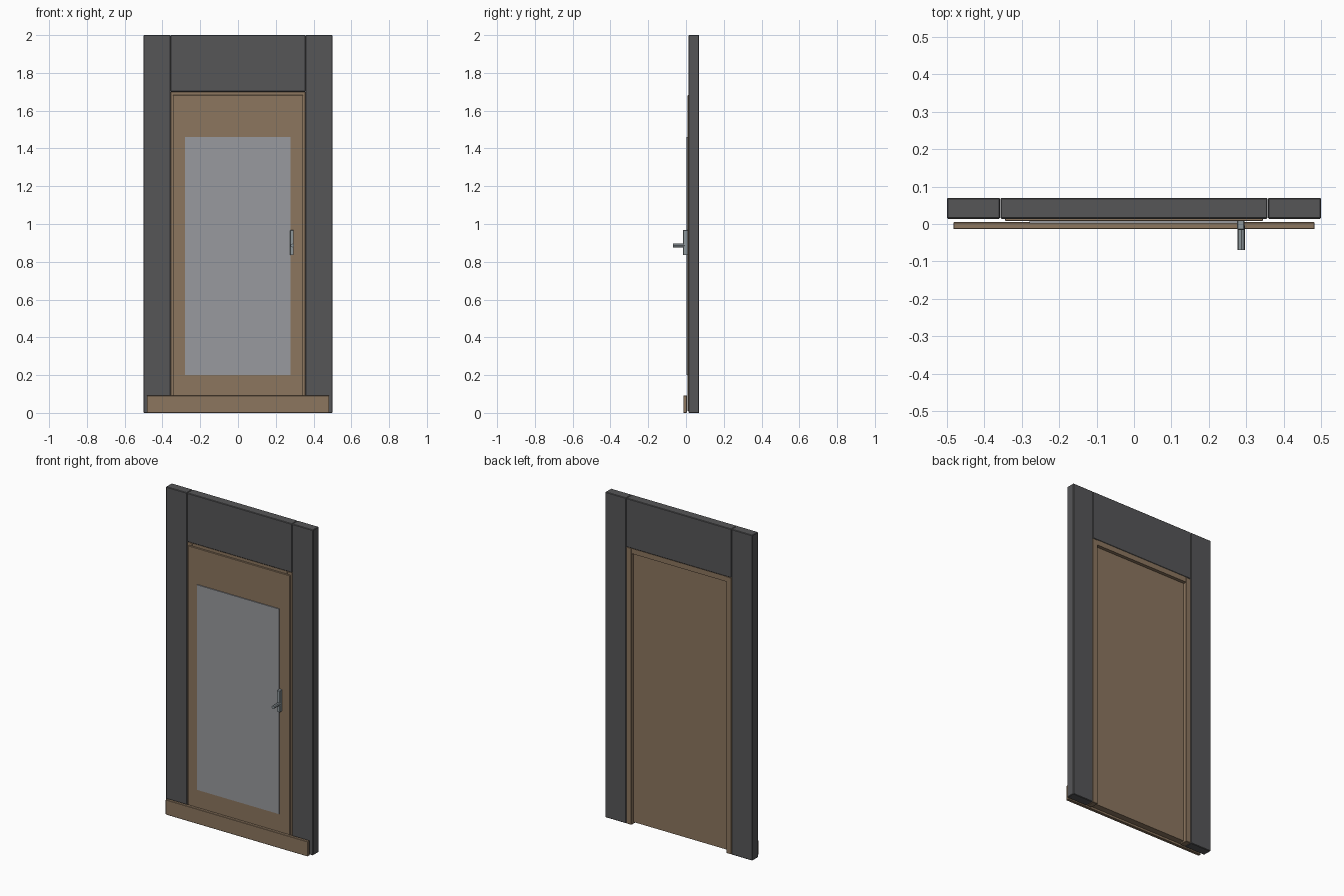
import bpy
from mathutils import Matrix

cube = bpy.data.objects.get("Cube")
if cube:
    bpy.data.objects.remove(cube, do_unlink=True)


def material(name, rgb):
    mat = bpy.data.materials.new(name)
    mat.use_nodes = True
    colour = (*rgb, 1)
    mat.diffuse_color = colour
    mat.node_tree.nodes["Principled BSDF"].inputs["Base Color"].default_value = colour
    return mat


charcoal = material("charcoal wall", (0.093, 0.093, 0.097))
wood = material("brown wood", (0.262, 0.181, 0.114))
pane = material("grey glass", (0.314, 0.323, 0.342))
metal = material("handle metal", (0.27, 0.31, 0.33))


def box(name, mat, x, y, z, bevel=0.0):
    """Box spanning the given (low, high) ranges, with optional chamfers."""
    bpy.ops.mesh.primitive_cube_add(size=1)
    obj = bpy.context.object
    obj.name = name
    spans = (x, y, z)
    size = [hi - lo for lo, hi in spans]
    centre = [(hi + lo) / 2 for lo, hi in spans]
    obj.data.transform(Matrix.Translation(centre) @ Matrix.Diagonal((*size, 1)))
    obj.data.materials.append(mat)
    if bevel:
        mod = obj.modifiers.new("Chamfer", 'BEVEL')
        mod.width = bevel
        mod.segments = 1
    return obj


# Wall: two side panels and a header
wall_y = (0.014, 0.07)
for side, x in (("left", (0.358, 0.5)), ("right", (-0.5, -0.358))):
    box(side + "_wall_panel", charcoal, x, wall_y, (0, 2), 0.003)
box("wall_header", charcoal, (-0.357, 0.357), wall_y, (1.7, 2), 0.003)

# Door frame: two jambs and a head rail
frame_y = (0.016, 0.069)
for side, x in (("left", (0.322, 0.357)), ("right", (-0.357, -0.322))):
    box(side + "_jamb", wood, x, frame_y, (0, 1.7), 0.002)
box("head_rail", wood, (-0.322, 0.322), frame_y, (1.668, 1.7))

# Door leaf: inner core and an overlapping front face
box("door_core", wood, (-0.322, 0.322), (0.016, 0.048), (0.01, 1.668))
box("door_face", wood, (-0.345, 0.345), (0.008, 0.02), (0.01, 1.682), 0.002)
box("glass_pane", pane, (-0.28, 0.277), (0.002, 0.01), (0.2, 1.46))

# Threshold board across the foot
box("threshold_board", wood, (-0.483, 0.483), (-0.014, 0.005), (0, 0.092), 0.002)

# Handle: back plate and a faceted lever
box("handle_plate", metal, (0.276, 0.295), (-0.016, 0.01), (0.835, 0.968), 0.002)
bpy.ops.mesh.primitive_cylinder_add(vertices=8, radius=0.01, depth=0.065,
                                    location=(0.287, -0.037, 0.886),
                                    rotation=(1.5708, 0, 0))
lever = bpy.context.object
lever.name = "handle_lever"
lever.data.materials.append(metal)
bpy.ops.object.shade_smooth_by_angle()
